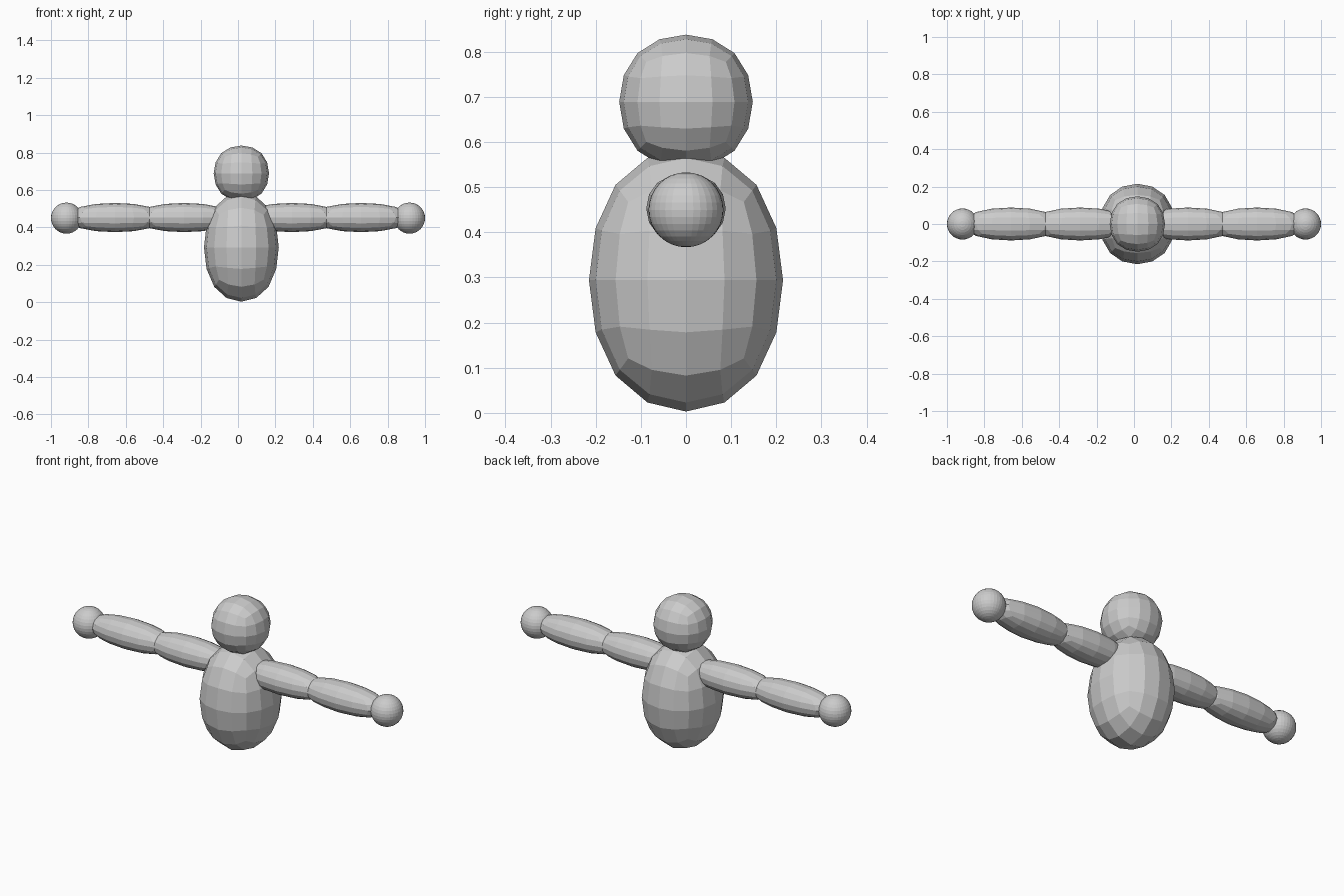
import bpy

if "Cube" in bpy.data.objects:
    bpy.data.objects.remove(bpy.data.objects["Cube"])

# Single plain grey
grey = bpy.data.materials.new("plain_grey")
grey.diffuse_color = (0.6, 0.6, 0.6, 1)
grey.use_nodes = True
grey.node_tree.nodes["Principled BSDF"].inputs["Base Color"].default_value = grey.diffuse_color


def rounded_block(name, centre, half):
    """Cube rounded by two subdivision levels, fitted to the given half sizes."""
    bpy.ops.mesh.primitive_cube_add(size=2)
    ob = bpy.context.object
    ob.name = name
    mod = ob.modifiers.new("rounding", 'SUBSURF')
    mod.levels = mod.render_levels = 2
    bpy.ops.object.modifier_apply(modifier=mod.name)
    reach = max(v.co.x for v in ob.data.vertices)
    for v in ob.data.vertices:
        v.co = [c / reach * h for c, h in zip(v.co, half)]
    ob.location = centre
    ob.data.materials.append(grey)
    bpy.ops.object.shade_flat()


# Torso and head, slightly off the arm centre
rounded_block("body", (0.018, 0, 0.294), (0.20, 0.215, 0.291))
rounded_block("head", (0.018, 0, 0.689), (0.148, 0.148, 0.149))

# Arms and hands on both sides
for side, s in (("left", -1), ("right", 1)):
    rounded_block(side + "_upper_arm", (s * 0.288, 0, 0.453), (0.257, 0.088, 0.078))
    rounded_block(side + "_forearm", (s * 0.658, 0, 0.453), (0.257, 0.088, 0.078))
    bpy.ops.mesh.primitive_uv_sphere_add(segments=32, ring_count=16, radius=0.083,
                                         location=(s * 0.917, 0, 0.450))
    hand = bpy.context.object
    hand.name = side + "_hand"
    hand.data.materials.append(grey)
    bpy.ops.object.shade_flat()
